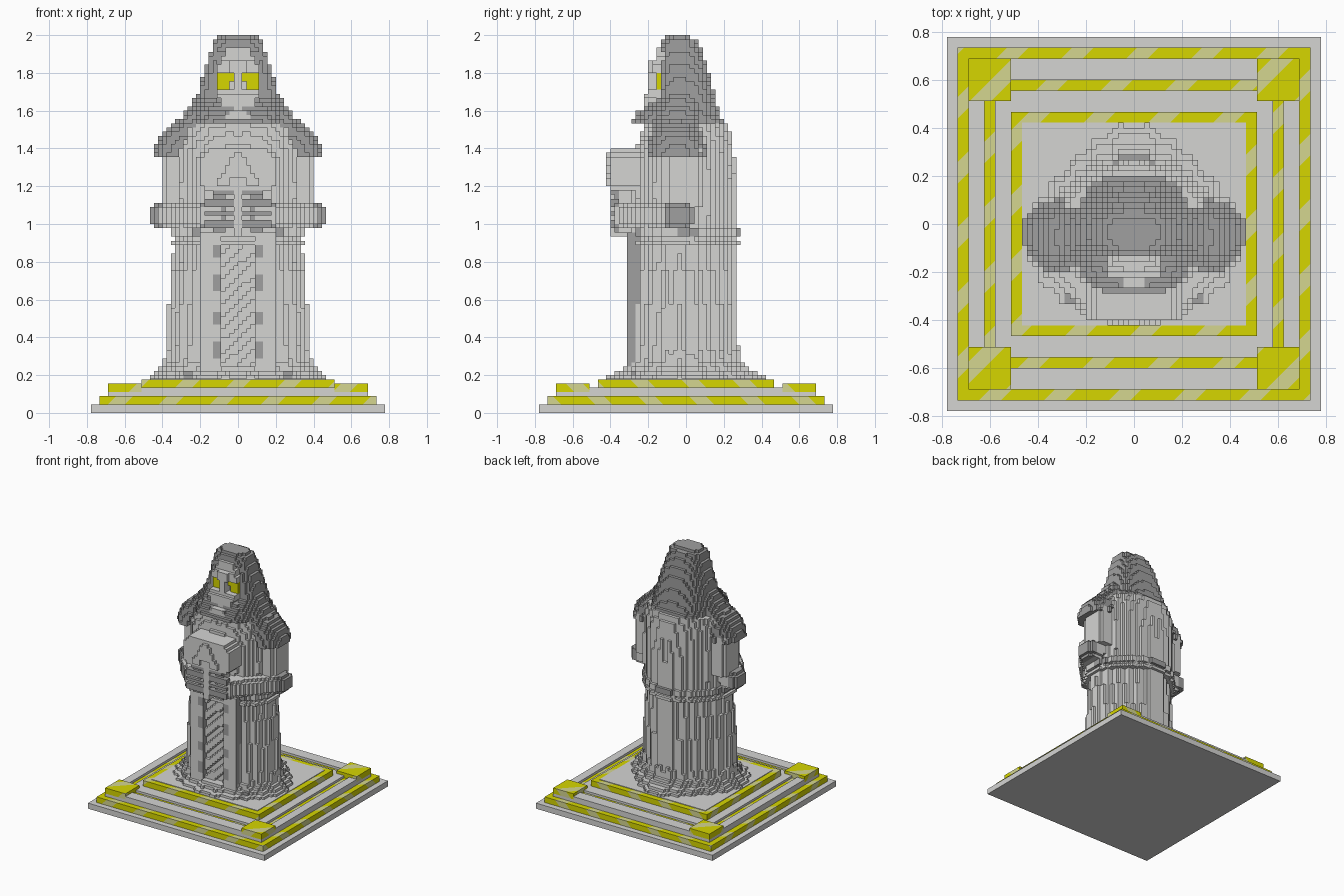
import bpy, bmesh, math

cube = bpy.data.objects.get("Cube")
if cube:
    bpy.data.objects.remove(cube, do_unlink=True)

V = 1 / 45  # edge of one block


def material(name, r, g, b):
    m = bpy.data.materials.new(name)
    m.use_nodes = True
    m.diffuse_color = (r, g, b, 1)
    m.node_tree.nodes["Principled BSDF"].inputs["Base Color"].default_value = (r, g, b, 1)
    return m


LIGHT = material("light_stone", 0.66, 0.66, 0.65)
DARK = material("dark_stone", 0.35, 0.35, 0.35)
YELLOW = material("yellow", 0.67, 0.67, 0.0)
PALE = material("pale_yellow", 0.66, 0.67, 0.28)


def finish(bm, name, mats):
    me = bpy.data.meshes.new(name)
    bm.to_mesh(me)
    bm.free()
    for m in mats:
        me.materials.append(m)
    ob = bpy.data.objects.new(name, me)
    bpy.context.collection.objects.link(ob)


# ---------- pedestal helpers ----------
def box(name, x0, x1, y0, y1, z0, z1, mat=None):
    """Plain box, or a yellow box cut by diagonal pale stripes when mat is None."""
    bm = bmesh.new()
    bmesh.ops.create_cube(bm, size=1)
    for v in bm.verts:
        v.co.x = (x0 + x1) / 2 + v.co.x * (x1 - x0)
        v.co.y = (y0 + y1) / 2 + v.co.y * (y1 - y0)
        v.co.z = (z0 + z1) / 2 + v.co.z * (z1 - z0)
    if mat:
        return finish(bm, name, [mat])
    period, width = 0.27, 0.09
    for k in range(-7, 8):
        for c in (k * period, k * period + width):
            bmesh.ops.bisect_plane(bm, geom=bm.verts[:] + bm.edges[:] + bm.faces[:],
                                   plane_co=(c, 0, 0), plane_no=(1, -1, -1))
    for f in bm.faces:
        c = f.calc_center_median()
        f.material_index = int((c.x - c.y - c.z) % period < width)
    finish(bm, name, [YELLOW, PALE])


def slab(name, hx, hy, z0, z1, mat=None):
    box(name, -hx * V, hx * V, -hy * V, hy * V, z0 * V, z1 * V, mat)


# ---------- pedestal ----------
slab("base_slab", 35, 35, 0, 2, LIGHT)
slab("striped_step", 33, 33, 2, 4)
slab("middle_step", 31, 31, 4, 5, LIGHT)
slab("striped_groove", 28, 27, 5, 5.2)
slab("inner_step", 26, 25, 5, 6, LIGHT)
slab("striped_platform", 23, 21, 6, 8)
slab("platform_plate", 21, 19, 8, 8.2, LIGHT)
for s, side in ((1, "left"), (-1, "right")):
    a, b = sorted((s * 28 * V, s * 31 * V))
    box(side + "_rail", a, b, -23 * V, 23 * V, 5 * V, 6 * V, LIGHT)
    a, b = sorted((s * 27 * V, s * 31 * V))
    box(("back" if s > 0 else "front") + "_rail", -23 * V, 23 * V, a, b, 5 * V, 6 * V, LIGHT)
    for t, end in ((1, "back"), (-1, "front")):
        x0, x1 = sorted((s * 23 * V, s * 31 * V))
        y0, y1 = sorted((t * 23 * V, t * 31 * V))
        box(f"{end}_{side}_corner_block", x0, x1, y0, y1, 5 * V, 7 * V)


# ---------- block-built statue helpers ----------
DIRS = {(1, 0, 0): ((1, 0, 0), (1, 1, 0), (1, 1, 1), (1, 0, 1)),
        (-1, 0, 0): ((0, 0, 0), (0, 0, 1), (0, 1, 1), (0, 1, 0)),
        (0, 1, 0): ((0, 1, 0), (0, 1, 1), (1, 1, 1), (1, 1, 0)),
        (0, -1, 0): ((0, 0, 0), (1, 0, 0), (1, 0, 1), (0, 0, 1)),
        (0, 0, 1): ((0, 0, 1), (1, 0, 1), (1, 1, 1), (0, 1, 1)),
        (0, 0, -1): ((0, 0, 0), (0, 1, 0), (1, 1, 0), (1, 0, 0))}


def blocks(name, xr, yr, zr, inside, paint):
    """Outer skin of every grid block whose centre passes the inside rule."""
    rng = [range(math.floor(a / V + 0.5), math.floor(b / V + 0.5)) for a, b in (xr, yr, zr)]
    mid = lambda c: tuple((n + 0.5) * V for n in c)
    cells = {(i, j, k) for i in rng[0] for j in rng[1] for k in rng[2] if inside(*mid((i, j, k)))}
    bm, verts, mats = bmesh.new(), {}, []
    for c in sorted(cells):
        for d, quad in DIRS.items():
            if tuple(p + q for p, q in zip(c, d)) in cells:
                continue
            corners = []
            for q in quad:
                key = tuple(p + o for p, o in zip(c, q))
                if key not in verts:
                    verts[key] = bm.verts.new([n * V for n in key])
                corners.append(verts[key])
            m = paint(*mid(c), d) if callable(paint) else paint
            if m not in mats:
                mats.append(m)
            bm.faces.new(corners).material_index = mats.index(m)
    finish(bm, name, mats)


def pair(name, xr, yr, zr, inside, paint):
    blocks("left_" + name, xr, yr, zr, inside, paint)
    blocks("right_" + name, (-xr[1], -xr[0]), yr, zr, inside, paint)


def solid(x, y, z):
    return True


def loft(profile, yc, p_front, p_back, fold=0.0):
    """Inside rule for a stack of (z, half width, front y, back y) sections."""
    def inside(x, y, z):
        for a, b in zip(profile, profile[1:]):
            if a[0] <= z <= b[0]:
                t = (z - a[0]) / (b[0] - a[0])
                hx, yf, yb = (p + (q - p) * t for p, q in zip(a[1:], b[1:]))
                break
        else:
            return False
        u = abs(x) / hx
        w = (y - yc) / ((yb if y > yc else yf) - yc)
        p = p_back if y > yc else p_front
        ripple = 1 - fold * (1 - math.cos(22 * math.atan2(w, u)))
        return u ** p + w ** p <= ripple
    return inside


# ---------- robe ----------
skirt = loft([(.17, .48, -.45, .45), (.2, .455, -.40, .42), (.22, .425, -.35, .38), (.245, .405, -.33, .34),
              (.28, .39, -.31, .30), (.36, .375, -.31, .29), (.57, .37, -.31, .29), (.58, .36, -.30, .285),
              (.75, .36, -.30, .285), (.76, .35, -.30, .28), (.92, .34, -.29, .28)], -.03, 2.0, 1.4, .04)
blocks("robe_skirt", (-.467, .467), (-.46, .48), (.178, .911),
       lambda x, y, z: skirt(x, y, z) and not (abs(x) < .11 and y < -.26 and z > .24),
       lambda x, y, z, n: DARK if z < .22 and .25 < abs(x) < .3 and y < -.2 else LIGHT)


def edge_paint(x, y, z, n):
    stud = abs(x) < .135 and any(abs(z - c) < .04 for c in (.33, .5, .69, .86))
    return DARK if n[0] or stud else LIGHT


pair("robe_front_edge", (.089, .2), (-.311, -.2), (.2, .955), solid, edge_paint)

# diagonal ribs on the recessed front panel
blocks("front_panel_ribs", (-.089, .089), (-.289, -.24), (.22, .91),
       lambda x, y, z: (z - .9 * x) % .13 < .07, LIGHT)


def belt_paint(x, y, z, n):
    front = y < 0 and .19 < abs(x) < .25
    back = y > .2 and abs(x) < .09
    side = abs(x) > .3 and -.04 < y < .08
    return DARK if z > .93 and (front or back or side) else LIGHT


belt = loft([(.88, .36, -.31, .295), (.99, .36, -.31, .295)], -.03, 2.4, 1.6)
blocks("belt", (-.4, .4), (-.33, .31), (.889, .978),
       lambda x, y, z: belt(x, y, z) and not (.911 < z < .933 and not belt(x * 1.06, y * 1.06, z)), belt_paint)

torso = loft([(.95, .335, -.27, .265), (1.15, .345, -.285, .265), (1.35, .34, -.285, .26),
              (1.45, .335, -.25, .25), (1.56, .32, -.20, .22)], -.03, 2.2, 1.8, .03)
blocks("torso", (-.4, .4), (-.33, .31), (.955, 1.533), torso, LIGHT)


# ---------- arms ----------
pair("upper_arm", (.27, .4), (-.133, .089), (1.09, 1.4),
     lambda x, y, z: not (abs(x) > .375 and not -.1 < y < .06), LIGHT)
pair("shoulder", (.267, .46), (-.22, .11), (1.345, 1.56),
     lambda x, y, z: ((abs(x) - .27) / .175) ** 2 + abs((y + .05) / .16) ** 3 + ((z - 1.34) / .215) ** 2 < 1
     and z > 1.45 - (abs(x) - .28) * 2, DARK)


def forearm(x, y, z):
    """Capsule from the elbow in to the wrist, with chamfered long edges."""
    ax, ay, bx, by = .385, -.04, .14, -.30
    px, py, dx, dy = abs(x) - ax, y - ay, bx - ax, by - ay
    t = min(1, max(0, (px * dx + py * dy) / (dx * dx + dy * dy)))
    r = .088 - (.02 if abs(z - 1.045) > .055 else 0)
    return math.hypot(px - t * dx, py - t * dy) < r


pair("forearm", (.06, .467), (-.4, .08), (.978, 1.12), forearm,
     lambda x, y, z, n: DARK if abs(x) > .41 and y > -.11 else LIGHT)

# fists with dark knuckles and four fingers each
pair("fist", (.067, .2), (-.378, -.29), (.955, 1.178),
     lambda x, y, z: not (abs(x) > .13 and not .98 < z < 1.12),
     lambda x, y, z, n: DARK if y < -.355 else LIGHT)
for k in range(4):
    z = (44 + k * 2.5) * V
    pair(f"finger_{k + 1}", (.022, .178 if k < 3 else .133), (-.4, -.35), (z, z + .034), solid, DARK)


# ---------- hammer ----------
blocks("hammer_handle", (-.022, .022), (-.4, -.3), (.93, 1.2), solid, LIGHT)
blocks("hammer_head", (-.2, .2), (-.4, -.2), (1.178, 1.4),
       lambda x, y, z: abs(x) < .2 - max(0, z - 1.33) * .6 and not (abs(x) > .17 and z < 1.2), LIGHT)
blocks("hammer_relief", (-.12, .12), (-.422, -.4), (1.2, 1.38),
       lambda x, y, z: abs(x) < (1.4 - z) * .62 and not (abs(x) < .035 and z < 1.245), LIGHT)


# ---------- head ----------
hood = loft([(1.52, .245, -.30, .22), (1.58, .235, -.27, .18), (1.63, .225, -.20, .16), (1.68, .215, -.145, .15),
             (1.82, .175, -.14, .12), (1.92, .145, -.135, .08), (1.97, .13, -.125, .055), (2.0, .09, -.09, .01)],
            -.04, 3.2, 2.8)
blocks("hood", (-.34, .34), (-.32, .24), (1.53, 2.0),
       lambda x, y, z: hood(x, y, z) and not (abs(x) < .115 and y < -.11 and 1.64 < z < 1.92),
       lambda x, y, z, n: LIGHT if y < -.15 and z > 1.555 and abs(x) < 1.635 - z else DARK)
wing = loft([(1.52, .335, -.19, .09), (1.58, .285, -.17, .08), (1.68, .22, -.13, .07)], -.05, 4, 4)
pair("hood_wing", (.178, .34), (-.22, .12), (1.511, 1.667), wing, DARK)


def face(x, y, z):
    ax = abs(x)
    if ax > (.07 if z > 1.88 else .09 if z > 1.84 or z < 1.67 else .115):
        return False
    front = -.16
    if 1.71 < z < 1.81 and .022 < ax:
        front = -.133                     # eye sockets
    elif z < 1.68:
        front = -.225                     # beard
    elif ax < .04 and z < 1.86 or z < 1.71:
        front = -.2                       # nose and moustache
    elif z < 1.86:
        front = -.18                      # brow
    return y > front


blocks("face", (-.13, .13), (-.245, -.08), (1.622, 1.933), face, LIGHT)
pair("upper_eye", (.022, .111), (-.156, -.11), (1.756, 1.8), solid, YELLOW)
pair("lower_eye", (.044, .111), (-.156, -.11), (1.711, 1.756), solid, YELLOW)
